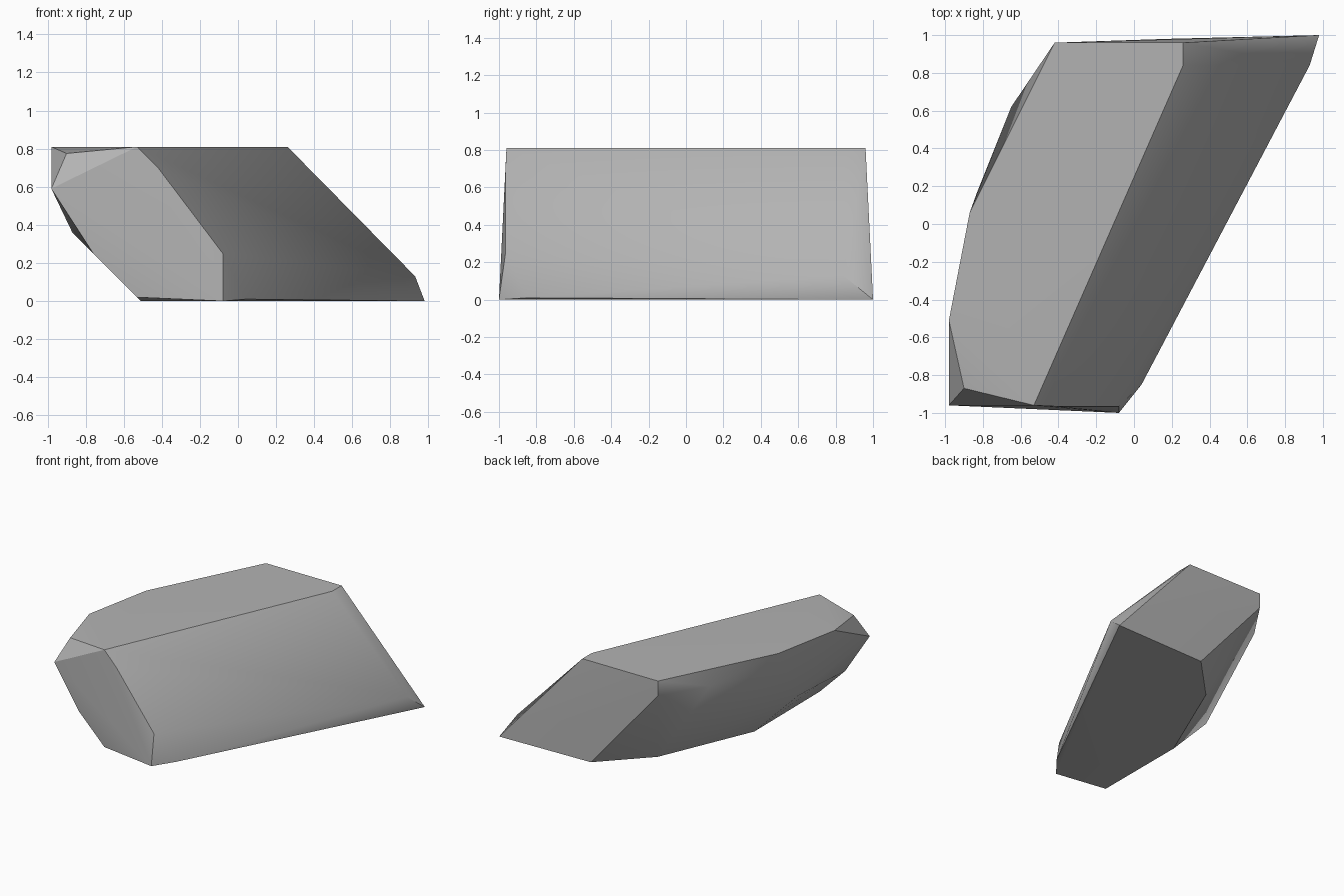
import bpy
import bmesh
import math

default_cube = bpy.data.objects.get("Cube")
if default_cube:
    bpy.data.objects.remove(default_cube, do_unlink=True)


def make_material(name, grey):
    """Create a plain matte material of one flat grey."""
    material = bpy.data.materials.new(name)
    material.use_nodes = True
    colour = (grey, grey, grey, 1.0)
    material.diffuse_color = colour
    shader = material.node_tree.nodes["Principled BSDF"]
    shader.inputs["Base Color"].default_value = colour
    shader.inputs["Roughness"].default_value = 0.9
    return material


def make_hull(name, corners, material, smooth_angle):
    """Wrap a tight convex skin around the corners and shade it."""
    bm = bmesh.new()
    for corner in corners:
        bm.verts.new(corner)
    hull = bmesh.ops.convex_hull(bm, input=bm.verts[:])
    buried = {item for key in ("geom_interior", "geom_unused")
              for item in hull[key] if isinstance(item, bmesh.types.BMVert)}
    bmesh.ops.delete(bm, geom=list(buried), context="VERTS")
    bmesh.ops.dissolve_limit(bm, angle_limit=math.radians(1),
                             verts=bm.verts[:], edges=bm.edges[:])
    bmesh.ops.recalc_face_normals(bm, faces=bm.faces[:])
    mesh = bpy.data.meshes.new(name)
    bm.to_mesh(mesh)
    bm.free()
    mesh.materials.append(material)
    obj = bpy.data.objects.new(name, mesh)
    bpy.context.collection.objects.link(obj)
    bpy.ops.object.select_all(action="DESELECT")
    obj.select_set(True)
    bpy.context.view_layer.objects.active = obj
    bpy.ops.object.shade_smooth_by_angle(angle=math.radians(smooth_angle))
    return obj


# Flat top outline, all at one height
top_height = 0.81
top_outline = [(-.42, .96), (.26, .96), (.26, .84), (-.53, -.96),
               (-.98, -.51), (-.87, .06)]

# Flat base outline resting on the ground
base_outline = [(.98, 1), (.17, .98), (-.18, .62), (-.51, -.15),
                (-.08, -1)]

# Chipped corners on the front end
front_chips = [(-.9, -.87, .775), (-.98, -.96, .59), (-.42, -.965, .7),
               (-.08, -.965, .25), (-.53, -.96, .02), (-.76, -.96, .25)]

# Chipped corners along the flanks and the back end
flank_chips = [(.93, .84, .13), (.04, -.85, .01), (-.42, .96, .69),
               (-.65, .62, .7), (-.83, .17, .69), (-.87, -.2, .37),
               (-.87, -.45, .36), (-.78, -.63, .27)]

rock_corners = [(x, y, top_height) for x, y in top_outline]
rock_corners += [(x, y, 0) for x, y in base_outline]
rock_corners += front_chips + flank_chips

stone_grey = make_material("stone grey", 0.45)
make_hull("rock", rock_corners, stone_grey, 30)
